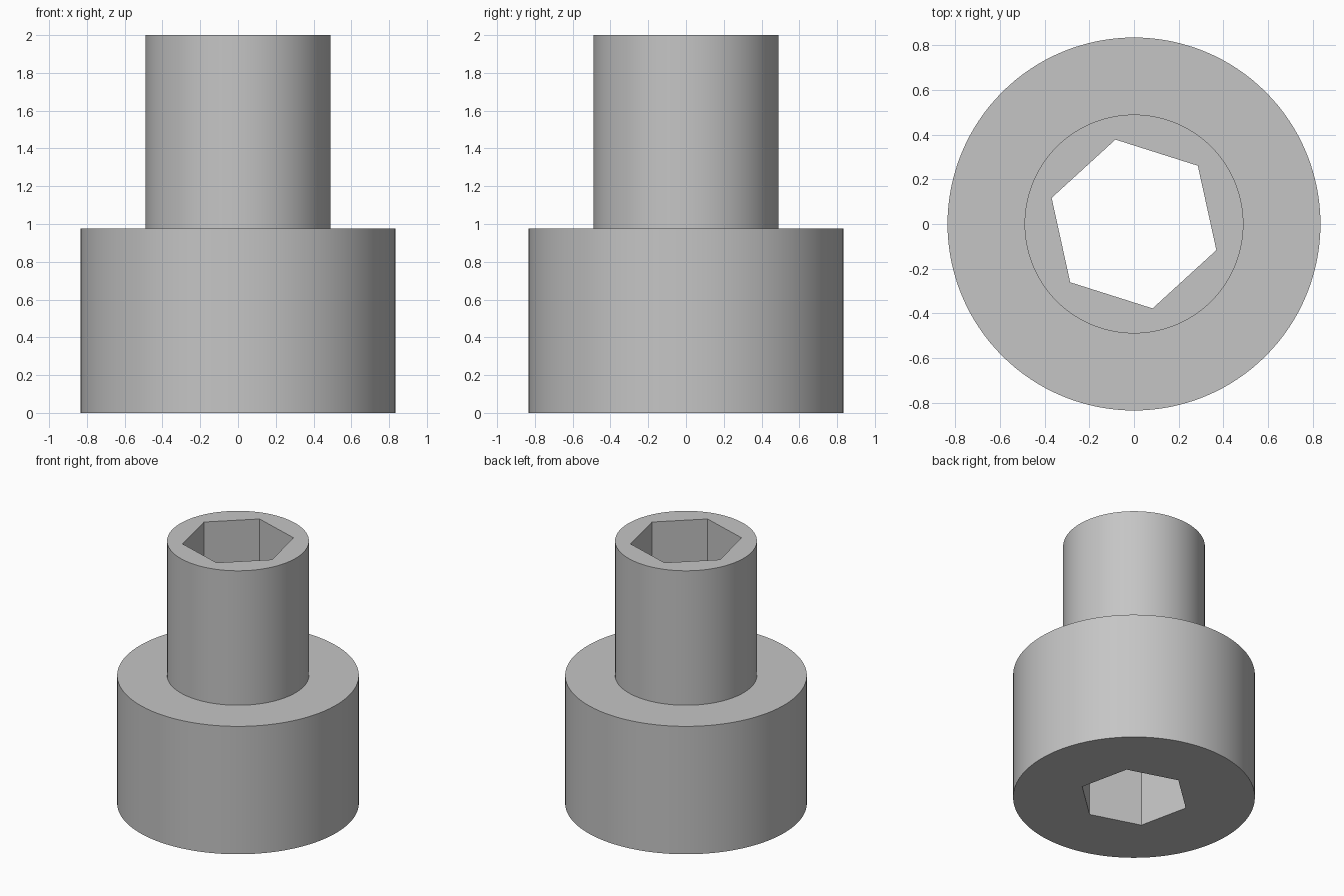
import bpy
import math

cube = bpy.data.objects.get("Cube")
if cube:
    bpy.data.objects.remove(cube, do_unlink=True)

HEIGHT, STEP = 2.0, 0.975
BASE_R, SHAFT_R, HEX_R = 0.835, 0.49, 0.387
HEX_TURN = math.radians(42.4)

steel = bpy.data.materials.new("grey_steel")
steel.use_nodes = True
colour = (0.56, 0.56, 0.56, 1.0)
steel.diffuse_color = colour
steel.node_tree.nodes["Principled BSDF"].inputs["Base Color"].default_value = colour


def prism(name, radius, bottom, top, sides, turn=0.0):
    """Upright prism or cylinder between two heights."""
    bpy.ops.mesh.primitive_cylinder_add(
        vertices=sides, radius=radius, depth=top - bottom,
        location=(0, 0, (bottom + top) / 2))
    ob = bpy.context.object
    ob.name = name
    ob.data.materials.append(steel)
    # Blender's first cylinder corner points along +y
    ob.rotation_euler.z = turn - math.pi / 2
    return ob


# Wide base and narrow shaft meet at the shoulder
base = prism("base_collar", BASE_R, 0, STEP, 128)
shaft = prism("shaft", SHAFT_R, STEP, HEIGHT, 128)

# Hexagonal socket running through both parts
cutter = prism("hex_socket_cutter", HEX_R, -0.1, HEIGHT + 0.1, 6, HEX_TURN)
cutter.hide_render = True

for part in (base, shaft):
    bpy.ops.object.select_all(action="DESELECT")
    part.select_set(True)
    bpy.context.view_layer.objects.active = part
    cut = part.modifiers.new("hex_socket", "BOOLEAN")
    cut.operation = "DIFFERENCE"
    cut.solver = "EXACT"
    cut.object = cutter
    bpy.ops.object.modifier_apply(modifier=cut.name)
    bpy.ops.object.shade_smooth_by_angle(angle=math.radians(30))

bpy.data.objects.remove(cutter, do_unlink=True)
